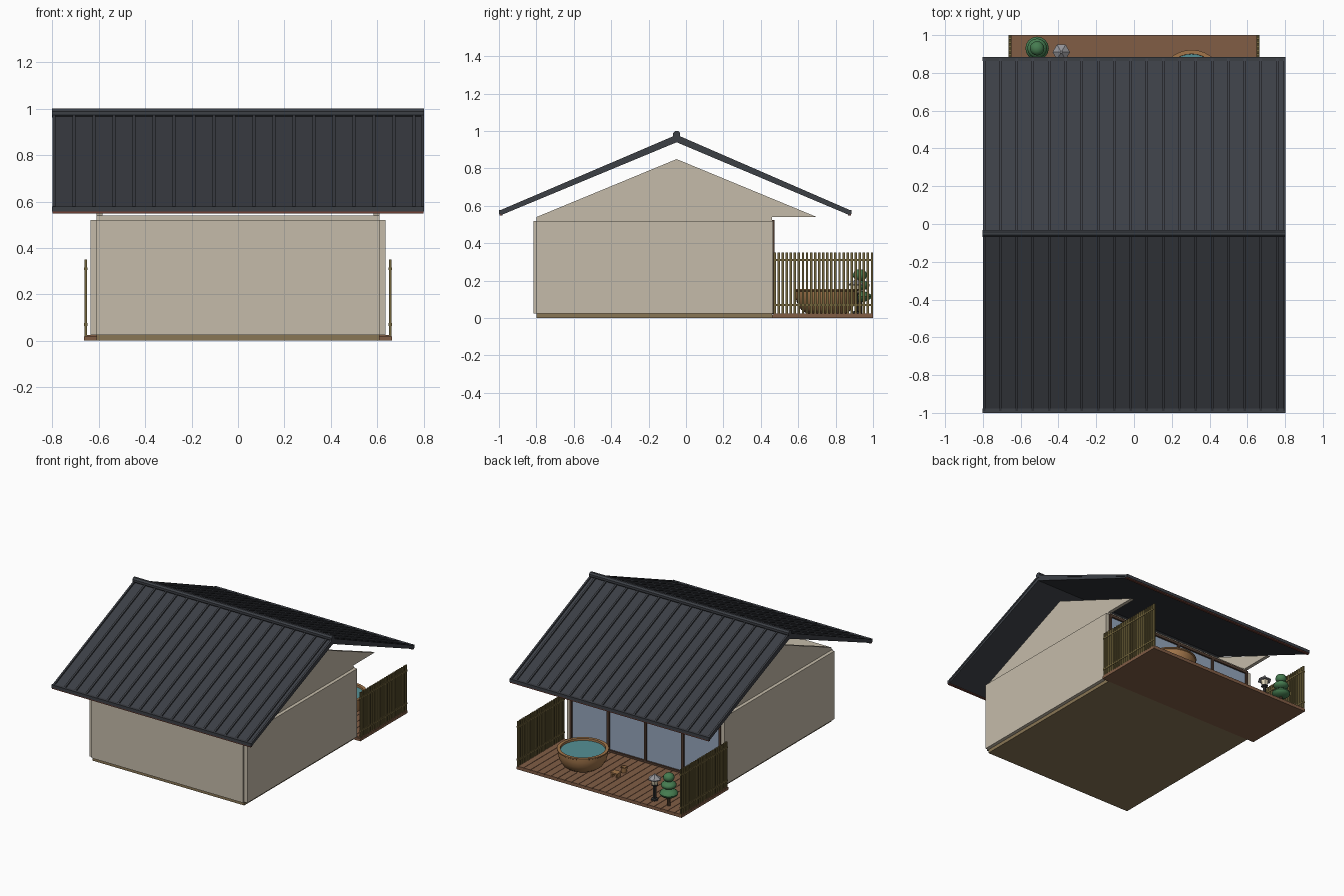
import bpy, bmesh, math
from mathutils import Vector

if "Cube" in bpy.data.objects:
    bpy.data.objects.remove(bpy.data.objects["Cube"])

def mat(name, *rgb):
    m = bpy.data.materials.new(name)
    m.diffuse_color = (*rgb, 1)
    m.use_nodes = True
    m.node_tree.nodes["Principled BSDF"].inputs["Base Color"].default_value = m.diffuse_color
    return m

WALL = mat("plaster", .56, .50, .40)
METAL = mat("roof_metal", .045, .05, .06)
FASCIA = mat("red_brown", .16, .05, .035)
DECK = mat("deck_wood", .22, .11, .06)
FLOOR = mat("floor_wood", .25, .18, .09)
BAMBOO = mat("bamboo", .17, .13, .045)
FRAME = mat("frame_wood", .08, .045, .03)
GLASS = mat("glass", .30, .38, .50)
TUB = mat("tub_wood", .36, .18, .07)
WATER = mat("water", .09, .28, .30)
STONE = mat("stone", .30, .30, .32)
DARK = mat("dark_metal", .03, .03, .03)
LAMP = mat("lamp_glass", .75, .68, .5)
LEAF = mat("leaf", .06, .20, .08)
BARK = mat("bark", .10, .06, .035)

def finish(name, bm, m, smooth=False):
    bmesh.ops.recalc_face_normals(bm, faces=bm.faces)
    me = bpy.data.meshes.new(name)
    bm.to_mesh(me)
    bm.free()
    me.materials.append(m)
    ob = bpy.data.objects.new(name, me)
    bpy.context.collection.objects.link(ob)
    if smooth:
        bpy.ops.object.select_all(action='DESELECT')
        ob.select_set(True)
        bpy.context.view_layer.objects.active = ob
        bpy.ops.object.shade_smooth_by_angle(angle=math.radians(40))
    return ob

def boxes(name, m, *spans):
    """Each span is (x0, x1, y0, y1, z0, z1); all go into one object."""
    bm = bmesh.new()
    for s in spans:
        vs = bmesh.ops.create_cube(bm, size=1)['verts']
        for v in vs:
            v.co = Vector([(s[2*i] + s[2*i+1]) / 2 + v.co[i] * (s[2*i+1] - s[2*i]) for i in range(3)])
    return finish(name, bm, m)

def extrude_x(name, m, profile, spans):
    """Extrude a (y, z) outline along x for every (x0, x1) span."""
    bm = bmesh.new()
    for x0, x1 in spans:
        a = [bm.verts.new((x0, y, z)) for y, z in profile]
        b = [bm.verts.new((x1, y, z)) for y, z in profile]
        bm.faces.new(a)
        bm.faces.new(b)
        n = len(a)
        for i in range(n):
            bm.faces.new((a[i], a[(i+1) % n], b[(i+1) % n], b[i]))
    return finish(name, bm, m)

def lathe(name, m, profile, center, n=24, smooth=True):
    """Revolve (radius, z) points about a vertical axis; radius 0 closes the end."""
    bm = bmesh.new()
    rings = []
    for r, z in profile:
        if r == 0:
            rings.append([bm.verts.new((center[0], center[1], z))] * n)
        else:
            rings.append([bm.verts.new((center[0] + r * math.cos(math.tau * i / n),
                                        center[1] + r * math.sin(math.tau * i / n), z)) for i in range(n)])
    for a, b in zip(rings, rings[1:]):
        for i in range(n):
            j = (i + 1) % n
            bm.faces.new(list(dict.fromkeys((a[i], a[j], b[j], b[i]))))
    return finish(name, bm, m, smooth)

# House shell: floor, ceiling, front and side walls
boxes("floor", FLOOR, (-.61, .61, -.80, .46, 0, .025))
boxes("ceiling", WALL, (-.61, .61, -.80, .46, .52, .54))
boxes("front_wall", WALL, (-.61, .61, -.815, -.785, .025, .52))
boxes("side_walls", WALL, *[(s*.62 - .015, s*.62 + .015, -.80, .465, .025, .52) for s in (-1, 1)])
extrude_x("gables", WALL, [(-.80, .54), (.70, .54), (-.05, .85)], [(-.61, -.585), (.585, .61)])

# Sliding glass wall with wooden frame
boxes("glass_panels", GLASS, *[(-.6 + .3*i, -.3 + .3*i, .452, .460, .03, .515) for i in range(4)])
boxes("glass_frame", FRAME,
      *[(-.6 + .3*i - .009, -.6 + .3*i + .009, .446, .472, .025, .52) for i in range(5)],
      (-.605, .605, .446, .472, .505, .525), (-.605, .605, .446, .472, .022, .038))

# Standing-seam roof: two slopes, seams, eave trims
RY, RZ = -.05, .970
for side, eave in (("front", -.99), ("back", .875)):
    s = -1 if eave < 0 else 1
    ez = .568
    extrude_x(side + "_roof", METAL,
              [(RY, RZ), (eave, ez), (eave, ez - .018), (RY, RZ - .030)], [(-.8, .8)])
    seams = [(-.80 + .0862*i, -.80 + .0862*i + .013) for i in range(19)] + [(.79, .803)]
    extrude_x(side + "_seams", METAL,
              [(RY, RZ + .010), (eave, ez + .010), (eave, ez - .004), (RY, RZ - .004)], seams)
    lo, hi = sorted((eave - s*.012, eave + s*.010))
    boxes(side + "_eave_trim", METAL, (-.803, .803, lo, hi, .556, .578))
    boxes(side + "_fascia", FASCIA, (-.80, .80, lo + .003, hi - .003, .548, .557))

# Ridge cap: octagonal bar
extrude_x("ridge_cap", METAL,
          [(RY + .020*math.cos(math.tau*(i+.5)/8), .9815 + .020*math.sin(math.tau*(i+.5)/8)) for i in range(8)],
          [(-.803, .803)])

# Deck: base and planks
boxes("deck_base", DECK, (-.664, .664, .46, 1.0, 0, .018))
PN = 24
W = 1.328 / PN
boxes("deck_planks", DECK, *[(-.664 + W*i + .0015, -.664 + W*(i+1) - .0015, .47, 1.0, .017, .024) for i in range(PN)])

# Slatted privacy fences
for name, s in (("left_fence", -1), ("right_fence", 1)):
    x = s * .656
    slats = [(x - .005, x + .005, .467 + .0217*i, .480 + .0217*i, .02, .35) for i in range(25)]
    rails = [(x - .0075, x + .0075, .467, 1.0, z - .006, z + .006) for z in (.07, .31)]
    boxes(name, BAMBOO, *slats, *rails)

# Round bath tub with water
C = (.305, .75)
lathe("tub", TUB, [(0, .024), (.105, .024), (.135, .045), (.158, .085), (.166, .12), (.166, .143), (.172, .147),
                   (.172, .155), (.150, .155), (.148, .12), (0, .115)], C, 32)
lathe("tub_water", WATER, [(0, .140), (.1495, .140), (.1495, .125), (0, .125)], C, 32)

# Small stool and bucket
boxes("stool", TUB, (.005, .06, .735, .785, .048, .058),
      (.008, .018, .74, .78, .024, .048), (.047, .057, .74, .78, .024, .048))
lathe("bucket", TUB, [(0, .024), (.019, .024), (.023, .062), (.019, .062), (.017, .032), (0, .032)], (.03, .67), 12)

# Garden lantern with hexagonal cap
L = (-.385, .91)
lathe("lantern_post", DARK, [(0, .024), (.026, .024), (.026, .034), (.012, .038), (.012, .125), (.024, .13),
                             (.024, .138), (0, .138)], L, 6, False)
lathe("lantern_glass", LAMP, [(0, .138), (.020, .138), (.028, .175), (0, .175)], L, 6, False)
lathe("lantern_cap", STONE, [(0, .173), (.046, .173), (.046, .180), (.010, .205), (.006, .213), (0, .213)], L, 6, False)

# Clipped tree in tiers
T = (-.513, .93)
lathe("tree_trunk", BARK, [(0, .02), (.012, .02), (.007, .22), (0, .22)], T, 8)
for i, (z, r, h) in enumerate([(.115, .062, .03), (.175, .052, .028), (.230, .038, .032)]):
    prof = [(r*math.sin(math.pi*k/8) if 0 < k < 8 else 0, z - h*math.cos(math.pi*k/8)) for k in range(9)]
    lathe("tree_tier_%d" % (i + 1), LEAF, prof, T, 16)
